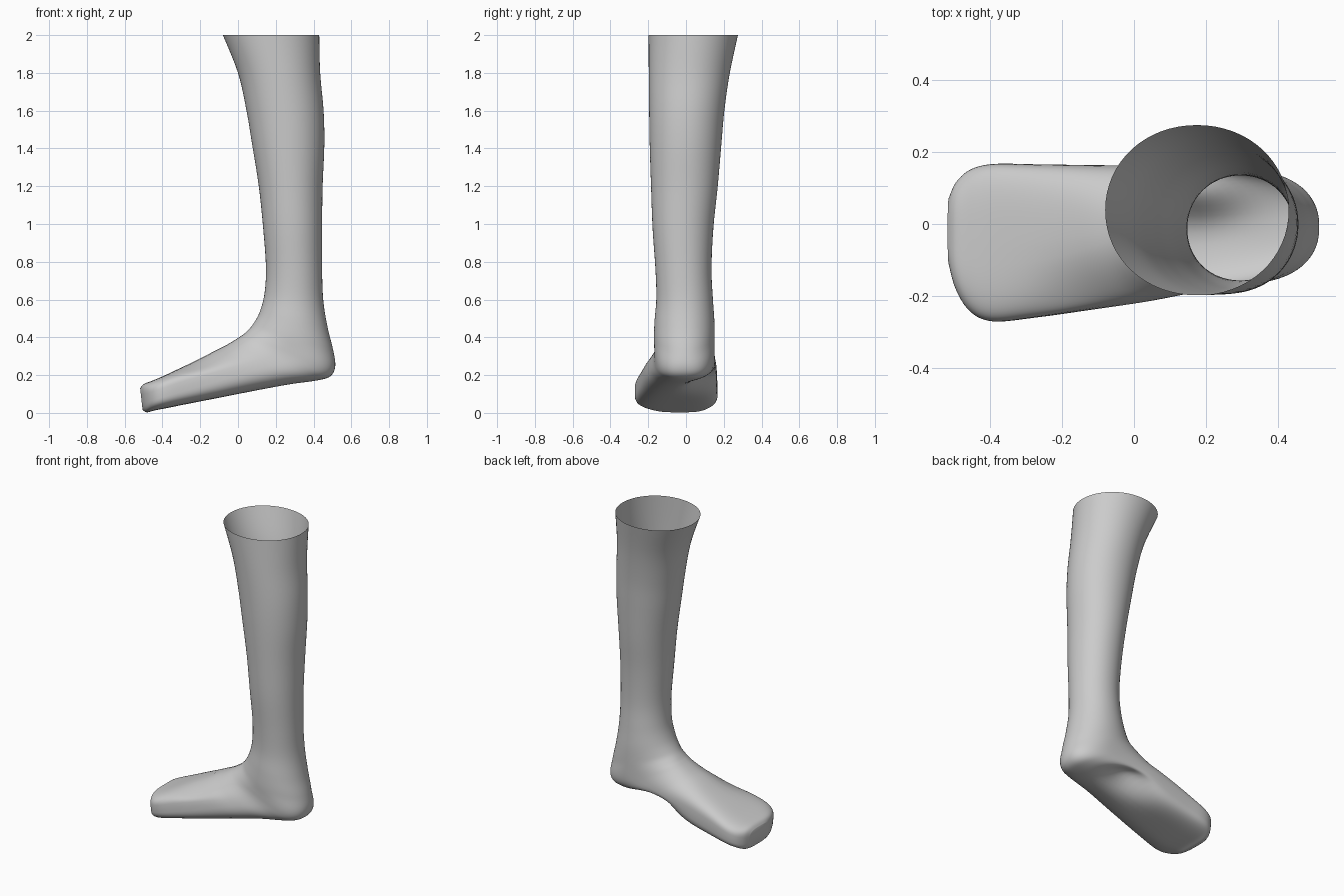
import bpy, bmesh, math

if "Cube" in bpy.data.objects:
    bpy.data.objects.remove(bpy.data.objects["Cube"])

# Sections fanning from the open calf, round the heel, to the toes:
# front/top point (x, z), back/sole point (x, z), y min, y max
SECTIONS = [
    (-0.08, 2.00, 0.43, 2.00, -0.198, 0.275),
    (0.00, 1.80, 0.435, 1.80, -0.197, 0.232),
    (0.045, 1.60, 0.453, 1.60, -0.195, 0.203),
    (0.075, 1.42, 0.457, 1.42, -0.192, 0.187),
    (0.11, 1.20, 0.448, 1.20, -0.185, 0.168),
    (0.133, 0.98, 0.445, 0.98, -0.177, 0.145),
    (0.148, 0.77, 0.445, 0.76, -0.162, 0.135),
    (0.14, 0.63, 0.452, 0.59, -0.157, 0.142),
    (0.115, 0.535, 0.475, 0.45, -0.166, 0.150),
    (0.08, 0.47, 0.502, 0.34, -0.170, 0.152),
    (0.045, 0.43, 0.515, 0.25, -0.168, 0.152),
    (0.02, 0.41, 0.49, 0.195, -0.168, 0.152),
    (-0.01, 0.39, 0.42, 0.172, -0.175, 0.153),
    (-0.06, 0.36, 0.28, 0.152, -0.195, 0.157),
    (-0.12, 0.33, 0.12, 0.123, -0.218, 0.162),
    (-0.20, 0.288, -0.08, 0.084, -0.240, 0.164),
    (-0.30, 0.24, -0.25, 0.051, -0.260, 0.166),
    (-0.40, 0.193, -0.38, 0.025, -0.271, 0.167),
    (-0.46, 0.168, -0.445, 0.012, -0.245, 0.152),
    (-0.50, 0.152, -0.482, 0.003, -0.185, 0.118),
    (-0.518, 0.13, -0.505, 0.015, -0.115, 0.075),
]
SIDES, STEPS = 64, 5


def catmull(a, b, c, d, t):
    return 0.5 * (2*b + (c - a)*t + (2*a - 5*b + 4*c - d)*t*t + (3*b - a - 3*c + d)*t**3)


def resample(rows):
    out = []
    for i in range(len(rows) - 1):
        quad = (rows[max(i-1, 0)], rows[i], rows[i+1], rows[min(i+2, len(rows)-1)])
        for s in range(STEPS):
            out.append([catmull(*vals, s / STEPS) for vals in zip(*quad)])
    return out + [list(rows[-1])]


def ease(t):
    t = min(max(t, 0), 1)
    return t * t * (3 - 2*t)


def power(c, n):
    return math.copysign(abs(c) ** (2 / n), c)


def ring(bm, row):
    fx, fz, bx, bz, y0, y1 = row
    on_foot = ease((0.33 - bz) / 0.15)
    n = 2.05 + 0.5 * on_foot + 1.1 * ease((0.3 - bx) / 0.6) * on_foot
    # raised inner arch and a slight outward slope of the instep
    arch = 0.085 * math.exp(-((bx - 0.16) / 0.15) ** 2) * on_foot
    slope = 0.035 * math.exp(-((fx + 0.17) / 0.14) ** 2) * on_foot
    verts = []
    for k in range(SIDES):
        a = 2 * math.pi * k / SIDES
        u, v = power(math.cos(a), n), power(math.sin(a), n)
        x = (fx + bx) / 2 + u * (fx - bx) / 2
        z = (fz + bz) / 2 + u * (fz - bz) / 2
        y = (y0 + y1) / 2 + v * (y1 - y0) / 2
        low, high = ease(-u), ease(u)
        z += arch * low * ease((v + 0.1) / 1.0) - slope * high * ease(-v)
        y -= 0.4 * arch * low * ease(v)
        verts.append(bm.verts.new((x, y, max(z, 0))))
    return verts


# Lower leg and foot: one open-topped shell
bm = bmesh.new()
rings = [ring(bm, row) for row in resample(SECTIONS)]
for r0, r1 in zip(rings, rings[1:]):
    for k in range(SIDES):
        j = (k + 1) % SIDES
        bm.faces.new((r0[k], r0[j], r1[j], r1[k]))

# Blunt toe end
bm.faces.new(rings[-1])
bmesh.ops.recalc_face_normals(bm, faces=bm.faces)
mesh = bpy.data.meshes.new("lower_leg_and_foot")
bm.to_mesh(mesh)
bm.free()
leg = bpy.data.objects.new("lower_leg_and_foot", mesh)
bpy.context.collection.objects.link(leg)
bpy.context.view_layer.objects.active = leg
leg.select_set(True)
bpy.ops.object.shade_smooth_by_angle(angle=math.radians(50))
